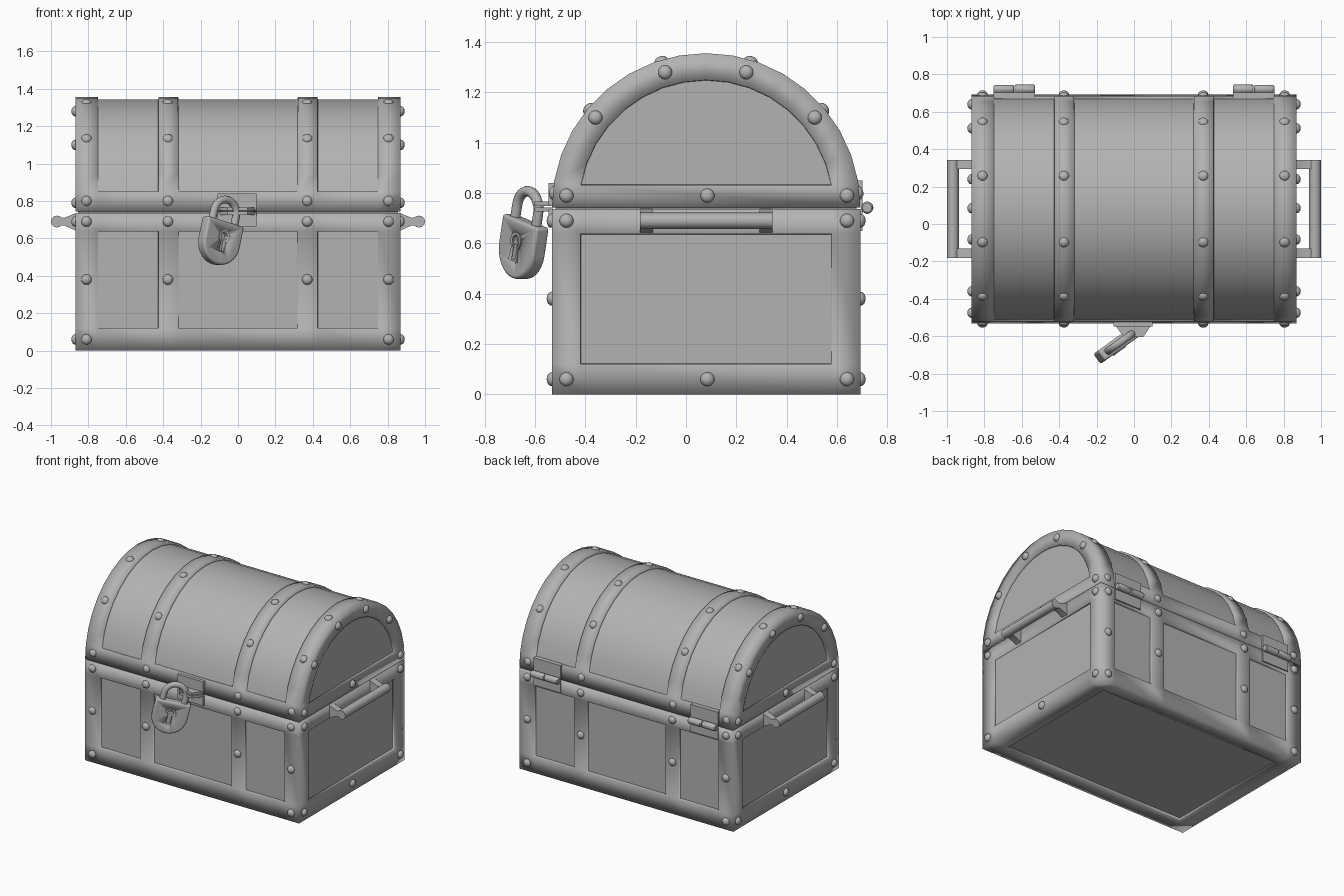
import bpy, bmesh
from math import sin, cos, pi, radians
from mathutils import Matrix, Vector

if "Cube" in bpy.data.objects:
    bpy.data.objects.remove(bpy.data.objects["Cube"])

CY, R, ZC = 0.08, 0.613, 0.743          # lid axis and radius
Y0, Y1 = CY - R, CY + R
XC = [-0.87, -0.75, -0.425, -0.32, 0.32, 0.425, 0.75, 0.87]
PANELS_X = [(-0.75, -0.425), (-0.32, 0.32), (0.425, 0.75)]
GREY = bpy.data.materials.new("dark_grey")
GREY.diffuse_color = (0.45, 0.45, 0.45, 1)
GREY.use_nodes = True
GREY.node_tree.nodes["Principled BSDF"].inputs["Base Color"].default_value = GREY.diffuse_color


def to_object(name, bm, smooth=None):
    bmesh.ops.recalc_face_normals(bm, faces=bm.faces)
    me = bpy.data.meshes.new(name)
    bm.to_mesh(me)
    bm.free()
    me.materials.append(GREY)
    ob = bpy.data.objects.new(name, me)
    bpy.context.collection.objects.link(ob)
    if smooth:
        bpy.ops.object.select_all(action='DESELECT')
        ob.select_set(True)
        bpy.context.view_layer.objects.active = ob
        bpy.ops.object.shade_smooth_by_angle(angle=radians(smooth))
    return ob


def mirror_x(ob):
    ob.modifiers.new("mirror", 'MIRROR')
    return ob


def prism(name, pts, a, b, M=Matrix(), smooth=35):
    """Profile in local x,z extruded along y from a to b."""
    bm = bmesh.new()
    rings = [[bm.verts.new(M @ Vector((x, y, z))) for x, z in pts] for y in (a, b)]
    for r in rings:
        bm.faces.new(r)
    for i in range(len(pts)):
        j = (i + 1) % len(pts)
        bm.faces.new((rings[0][i], rings[0][j], rings[1][j], rings[1][i]))
    return to_object(name, bm, smooth)


def box(name, x0, x1, y0, y1, z0, z1):
    return prism(name, [(x0, z0), (x1, z0), (x1, z1), (x0, z1)], y0, y1, smooth=None)


def arc(cx, cz, r, a0, a1, n):
    return [(cx + r * cos(radians(a0 + (a1 - a0) * i / n)),
             cz + r * sin(radians(a0 + (a1 - a0) * i / n))) for i in range(n + 1)]


def sink_panels(bm, faces, depth):
    """Recess the panels; the frame around them is shaded softly."""
    bmesh.ops.recalc_face_normals(bm, faces=bm.faces)
    for f in bm.faces:
        f.smooth = True
    bmesh.ops.inset_region(bm, faces=faces, thickness=0.002, depth=-depth, use_even_offset=True)
    inner = set(faces)
    for f in faces:
        for e in f.edges:
            if any(g not in inner for g in e.link_faces):
                e.smooth = False


def in_panel_x(x):
    return any(a < x < b for a, b in PANELS_X)


# Chest body: gridded box with sunken panels
bm = bmesh.new()
bmesh.ops.create_cube(bm, size=1, matrix=Matrix.Translation((0, CY, 0.3685)) @
                      Matrix.Diagonal((1.74, 2 * R, 0.737, 1)))
for axis, cuts in ((0, XC[1:-1]), (1, (-0.42, 0.58)), (2, (0.12, 0.638))):
    for c in cuts:
        n = Vector([float(i == axis) for i in range(3)])
        bmesh.ops.bisect_plane(bm, geom=bm.verts[:] + bm.edges[:] + bm.faces[:],
                               plane_co=n * c, plane_no=n)
chosen = []
for f in bm.faces:
    c = f.calc_center_median()
    mid_y, mid_z = -0.42 < c.y < 0.58, 0.12 < c.z < 0.638
    side = abs(c.x) > 0.86 and mid_y and mid_z
    front = not -0.5 < c.y < 0.66 and in_panel_x(c.x) and mid_z
    bottom = c.z < 0.01 and mid_y and abs(c.x) < 0.75
    if side or front or bottom:
        chosen.append(f)
sink_panels(bm, chosen, 0.018)
to_object("chest_body", bm)

# Inner lip closing the seam between body and lid
box("seam_lip", -0.855, 0.855, Y0 + 0.015, Y1 - 0.015, 0.73, 0.75)

# Barrel lid: half cylinder with straps and sunken panels
bm = bmesh.new()
ang = [0] + [10 + 10 * i for i in range(17)] + [180]


def lid_vert(x, r, a):
    return bm.verts.new((x, CY - r * cos(radians(a)), ZC + r * sin(radians(a))))


grid = [[lid_vert(x, R, a) for a in ang] for x in XC]
chosen = []
last = len(ang) - 1
for i in range(len(XC) - 1):
    for k in range(last):
        f = bm.faces.new((grid[i][k], grid[i + 1][k], grid[i + 1][k + 1], grid[i][k + 1]))
        if 0 < k < last - 1 and in_panel_x((XC[i] + XC[i + 1]) / 2):
            chosen.append(f)
for row, x in ((grid[0], -0.87), (grid[-1], 0.87)):
    inner = [lid_vert(x, 0.507, a) for a in ang[1:-1]]
    for k in range(len(inner) - 1):
        bm.faces.new((row[k + 1], row[k + 2], inner[k + 1], inner[k]))
    bm.faces.new((row[0], row[1], inner[0], inner[-1], row[-2], row[-1]))
    chosen.append(bm.faces.new(inner))
bm.faces.new([r[0] for r in grid] + [r[-1] for r in reversed(grid)])
sink_panels(bm, chosen, 0.014)
to_object("barrel_lid", bm)

# Rivets
spots = []
for x in (-0.81, -0.375, 0.37, 0.805):
    for s in (-1, 1):
        zs = (0.06, 0.38, 0.69) if abs(x) > 0.5 else (0.38, 0.69)
        for z in zs:
            spots.append(((x, CY + s * R, z), (0, s, 0)))
    for a in (5.4, 40, 73, 107, 140, 174.6):
        d = Vector((0, -cos(radians(a)), sin(radians(a))))
        spots.append((Vector((x, CY, ZC)) + d * (R - 0.006), d))
for s in (-1, 1):
    yz = [(y, z) for y in (-0.475, 0.085, 0.64) for z in (0.06, 0.79)]
    yz += [(-0.475, 0.69), (0.64, 0.69), (-0.36, 1.10), (0.512, 1.10), (-0.083, 1.28), (0.24, 1.28)]
    spots += [((s * 0.87, y, z), (s, 0, 0)) for y, z in yz]
bm = bmesh.new()
for p, d in spots:
    M = (Matrix.Translation(p) @ Vector(d).to_track_quat('Z', 'Y').to_matrix().to_4x4()
         @ Matrix.Diagonal((1, 1, 0.75, 1)))
    bmesh.ops.create_uvsphere(bm, u_segments=14, v_segments=8, radius=0.028, matrix=M)
to_object("rivets", bm, 60)

# Side handles: tapered arms and a grip bar
for name, y in (("front", -0.182), ("back", 0.293)):
    mirror_x(prism("handle_arm_" + name,
                   [(0.86, 0.638), (0.93, 0.67), (0.97, 0.668), (0.97, 0.716), (0.93, 0.71), (0.86, 0.738)],
                   y, y + 0.05))
mirror_x(prism("handle_grip", arc(0.968, 0.69, 0.032, 0, 330, 11), -0.182, 0.343))

# Hinges on the back
ALONG_X = Matrix.Rotation(-pi / 2, 4, 'Z')
for i in range(2):
    x = 0.53 + i * 0.112
    knuckle = mirror_x(prism("hinge_knuckle_%d" % i, arc(-0.72, 0.742, 0.025, 0, 330, 11),
                             x, x + 0.108, ALONG_X))
    b = knuckle.modifiers.new("bevel", 'BEVEL')
    b.width = 0.006
mirror_x(box("hinge_lower_leaf", 0.53, 0.75, 0.685, 0.702, 0.65, 0.735))
mirror_x(box("hinge_upper_leaf", 0.53, 0.75, 0.67, 0.702, 0.75, 0.85))

# Hasp: plates and two tapered tongues
box("hasp_upper_plate", -0.11, 0.10, -0.547, -0.51, 0.752, 0.84)
box("hasp_lower_plate", -0.11, 0.10, -0.547, -0.52, 0.663, 0.735)
TO_FLAT = Matrix(((1, 0, 0, 0), (0, 0, -1, 0), (0, 1, 0, 0), (0, 0, 0, 1)))
for name, z in (("lower", 0.726), ("upper", 0.749)):
    prism("hasp_tongue_" + name, [(-0.11, 0.53), (0.10, 0.53), (0.05, 0.603), (-0.055, 0.603)],
          z, z + 0.017, TO_FLAT)

# Padlock, hanging at an angle
LOCK = (Matrix.Translation((-0.078, -0.636, 0.69)) @ Matrix.Rotation(radians(35.5), 4, 'Z')
        @ Matrix.Rotation(radians(14), 4, 'Y'))


def keyhole(s):
    w = 0.016 * s
    return (arc(0, -0.082, 0.026 * s, -50, 230, 14)
            + [(-w * 1.3, -0.155 - 0.008 * s), (w * 1.3, -0.155 - 0.008 * s)])


body = prism("padlock_body", [(0.12, 0)] + [(-0.12, 0)] + arc(0, -0.115, 0.12, 180, 360, 20), -0.033, 0.033, LOCK)
rim = prism("keyhole_rim", keyhole(1.35), -0.038, -0.03, LOCK)
cutter = prism("keyhole_cutter", keyhole(0.8), -0.06, -0.012, LOCK)
cutter.hide_render = True
cutter.hide_viewport = True
bev = body.modifiers.new("bevel", 'BEVEL')
bev.width, bev.segments = 0.012, 3
for ob in (body, rim):
    m = ob.modifiers.new("keyhole", 'BOOLEAN')
    m.operation, m.object, m.solver = 'DIFFERENCE', cutter, 'EXACT'

# Shackle
cu = bpy.data.curves.new("padlock_shackle", 'CURVE')
cu.dimensions, cu.bevel_depth, cu.bevel_resolution, cu.use_fill_caps = '3D', 0.021, 3, True
cu.materials.append(GREY)
path = [(0.074, -0.02)] + arc(0, 0.045, 0.074, 0, 180, 16) + [(-0.074, -0.02)]
sp = cu.splines.new('POLY')
sp.points.add(len(path) - 1)
for pt, (x, z) in zip(sp.points, path):
    pt.co = (x, 0, z, 1)
shackle = bpy.data.objects.new("padlock_shackle", cu)
shackle.matrix_world = LOCK
bpy.context.collection.objects.link(shackle)
